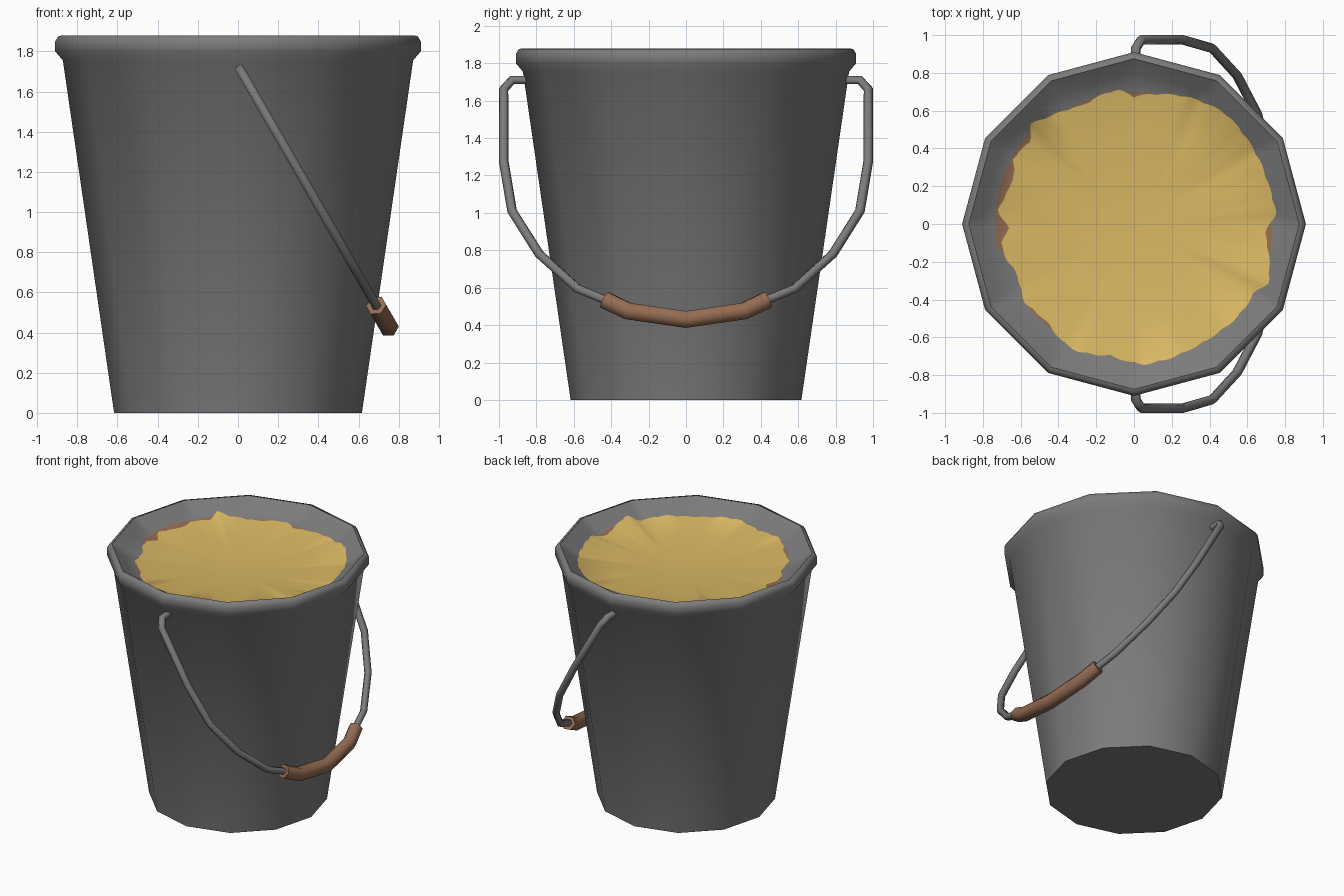
import bpy, bmesh, math
from mathutils import Vector

if "Cube" in bpy.data.objects:
    bpy.data.objects.remove(bpy.data.objects["Cube"])


def material(name, rgb):
    m = bpy.data.materials.new(name)
    m.diffuse_color = (*rgb, 1)
    m.use_nodes = True
    m.node_tree.nodes["Principled BSDF"].inputs["Base Color"].default_value = m.diffuse_color
    return m


GREY = material("grey metal", (0.2, 0.2, 0.2))
YELLOW = material("yellow contents", (0.70, 0.48, 0.125))
BROWN = material("brown wood", (0.30, 0.15, 0.085))


def finish(bm, name, mats, angle):
    bmesh.ops.recalc_face_normals(bm, faces=bm.faces)
    me = bpy.data.meshes.new(name)
    bm.to_mesh(me)
    bm.free()
    for m in mats:
        me.materials.append(m)
    ob = bpy.data.objects.new(name, me)
    bpy.context.collection.objects.link(ob)
    bpy.ops.object.select_all(action='DESELECT')
    bpy.context.view_layer.objects.active = ob
    ob.select_set(True)
    bpy.ops.object.shade_smooth_by_angle(angle=math.radians(angle))
    return ob


def bridge(bm, a, b, mat=0):
    n = len(a)
    for i in range(n):
        j = (i + 1) % n
        bm.faces.new((a[i], a[j], b[j], b[i])).material_index = mat


# twelve-sided bucket wall with rolled rim, closed underneath
profile = [(0.617, 0), (0.872, 1.755), (0.91, 1.80), (0.91, 1.85),
           (0.895, 1.875), (0.875, 1.88)]
bm = bmesh.new()
rings = []
for r, z in profile:
    rings.append([bm.verts.new((r * math.cos(k * math.pi / 6),
                                r * math.sin(k * math.pi / 6), z)) for k in range(12)])
for a, b in zip(rings, rings[1:]):
    bridge(bm, a, b)
bm.faces.new(rings[0])
finish(bm, "bucket", [GREY], 50)

# dished top: grey inner lip, brown stains, lumpy yellow contents
edge = [(.74, .03), (.75, .06), (.71, .21), (.615, .424), (.483, .584), (.297, .668),
        (0, .674), (-.085, .71), (-.154, .69), (-.27, .626), (-.446, .568),
        (-.546, .53), (-.546, .435), (-.642, .345), (-.626, .29), (-.658, .186),
        (-.72, .07), (-.658, -.027), (-.705, -.106), (-.668, -.196), (-.615, -.265),
        (-.578, -.414), (-.47, -.504), (-.36, -.637), (-.297, -.674), (-.127, -.695),
        (.05, -.743), (.297, -.663), (.43, -.584), (.56, -.477), (.64, -.355),
        (.716, -.31), (.716, -.24), (.69, -.04)]
polar = sorted((math.degrees(math.atan2(y, x)) % 360, math.hypot(x, y)) for x, y in edge)
polar = [(polar[-1][0] - 360, polar[-1][1])] + polar + [(polar[0][0] + 360, polar[0][1])]
stains = [(130, 190, .735), (78, 125, .70), (342, 359, .735), (213, 235, .71)]
dish = [(0, 1.735), (0.3, 1.745), (0.6, 1.765), (0.75, 1.79), (0.876, 1.88)]


def lerp_table(table, x):
    for (x0, y0), (x1, y1) in zip(table, table[1:]):
        if x <= x1:
            return y0 + (y1 - y0) * (x - x0) / (x1 - x0)
    return table[-1][1]


def lip(deg):
    # radius of the twelve-sided outline, relative to its corners
    return math.cos(math.radians(15)) / math.cos(math.radians(deg % 30 - 15))


bm = bmesh.new()
N = 180
rings = [[] for _ in range(6)]
for k in range(N):
    d = k * 360 / N
    c, s = math.cos(math.radians(d)), math.sin(math.radians(d))
    yel = lerp_table(polar, d) + 0.008 * (abs(math.sin(math.radians(d * 18))) - 0.5)
    brn = max([yel + 0.001] + [r for lo, hi, r in stains if lo <= d <= hi])
    mid = (brn + 0.875 * lip(d)) / 2
    for ring, r in zip(rings, (0.25, 0.5, yel, brn, mid, 0.875 * lip(d))):
        ring.append(bm.verts.new((r * c, r * s, lerp_table(dish, r / lip(d)))))
hub = bm.verts.new((0, 0, dish[0][1]))
for i in range(N):
    bm.faces.new((hub, rings[0][i], rings[0][(i + 1) % N])).material_index = 1
for i, mat in enumerate((1, 1, 2, 0, 0)):
    bridge(bm, rings[i], rings[i + 1], mat)
top = finish(bm, "contents", [GREY, YELLOW, BROWN], 60)
if top.data.polygons[0].normal.z < 0:
    top.data.flip_normals()


# hanging handle: hexagonal tubes swept in a plane tilted 30 degrees forward
def tilted_path(half):
    pts = half + [(-y, z) for y, z in reversed(half) if y > 0]
    return [Vector((0.01 + 0.577 * (1.71 - z), y, z)) for y, z in pts]


def tube(name, half, radius, mat):
    pts = tilted_path(half)
    n = Vector((math.cos(math.pi / 6), 0, math.sin(math.pi / 6)))
    bm = bmesh.new()
    rings = []
    for i, p in enumerate(pts):
        t = (pts[min(i + 1, len(pts) - 1)] - p).normalized() + \
            (p - pts[max(i - 1, 0)]).normalized()
        side = t.normalized().cross(n)
        rings.append([bm.verts.new(p + radius * (n * math.sin(k * math.pi / 3) +
                                                 side * math.cos(k * math.pi / 3)))
                      for k in range(6)])
    for a, b in zip(rings, rings[1:]):
        bridge(bm, a, b)
    bm.faces.new(rings[0])
    bm.faces.new(rings[-1])
    finish(bm, name, [mat], 65)


tube("handle_wire", [(.85, 1.71), (.93, 1.71), (.975, 1.66), (.975, 1.28), (.93, 1.01),
                     (.785, .78), (.58, .595), (.42, .53), (.31, .475), (0, .43)],
     0.026, GREY)
tube("handle_grip", [(.435, .535), (.31, .475), (0, .43)], 0.052, BROWN)
